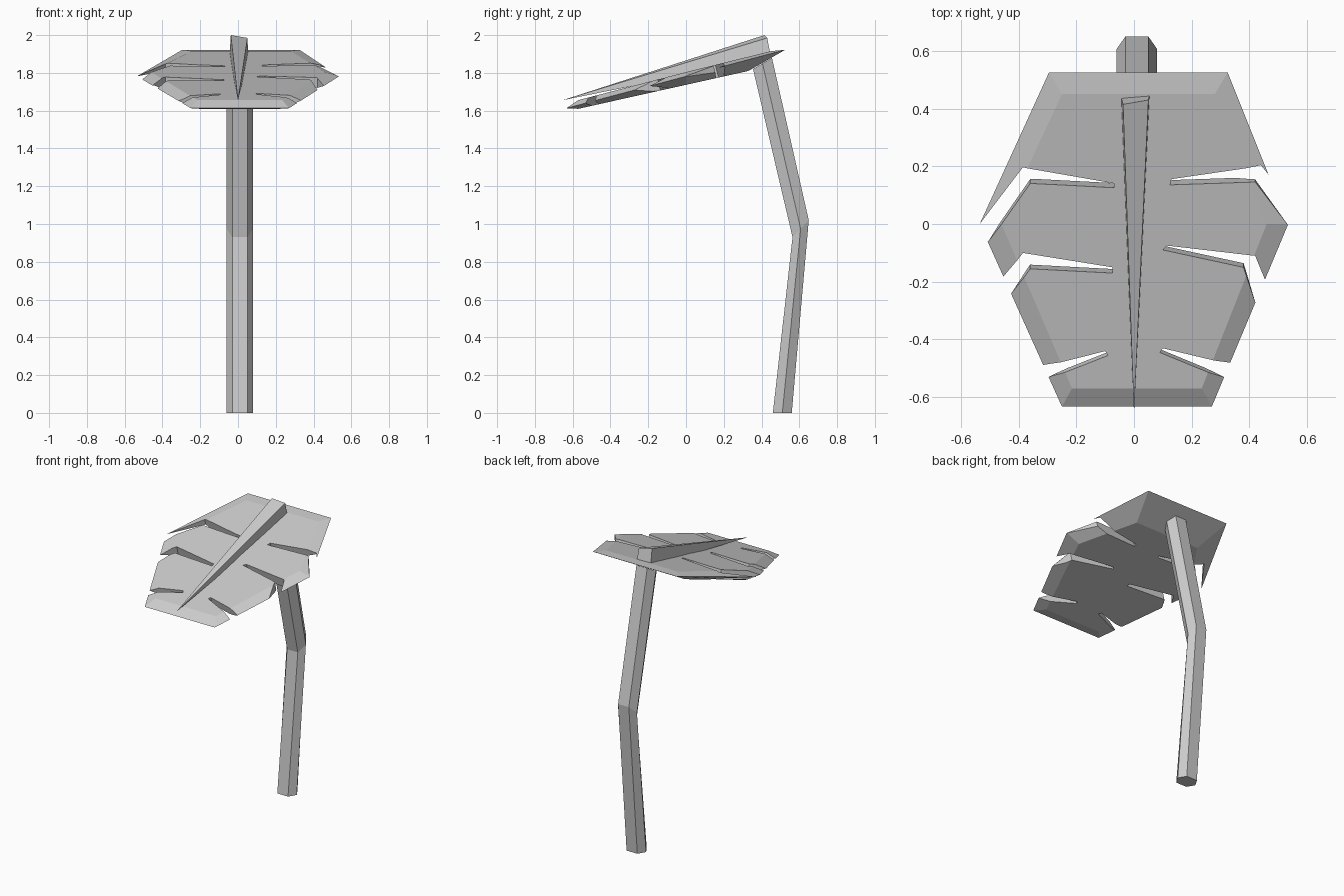
import bpy, bmesh

if "Cube" in bpy.data.objects:
    bpy.data.objects.remove(bpy.data.objects["Cube"])


def make(name, verts, faces):
    mesh = bpy.data.meshes.new(name)
    mesh.from_pydata(verts, [], faces)
    bm = bmesh.new()
    bm.from_mesh(mesh)
    bmesh.ops.recalc_face_normals(bm, faces=bm.faces)
    bm.to_mesh(mesh)
    bm.free()
    obj = bpy.data.objects.new(name, mesh)
    bpy.context.collection.objects.link(obj)
    return obj


def loft(name, rings):
    """Bridge equal-sized rings and cap both ends."""
    n = len(rings[0])
    faces = [tuple(range(n)), tuple(range((len(rings) - 1) * n, len(rings) * n))]
    for r in range(len(rings) - 1):
        for i in range(n):
            j = (i + 1) % n
            faces.append((r * n + i, r * n + j, (r + 1) * n + j, (r + 1) * n + i))
    return make(name, [v for ring in rings for v in ring], faces)


# Bent six-sided stem: centre (y, z) and half depth vector (y, z) per ring
def stem_ring(y, z, dy, dz):
    section = [(1, 0), (.57, 1), (-.57, 1), (-1, 0), (-.57, -1), (.57, -1)]
    return [(.01 + .07 * u, y + dy * v, z + dz * v) for u, v in section]


loft("stem", [stem_ring(.51, 0, .05, 0),
              stem_ring(.607, .975, .043, .045),
              stem_ring(.405, 1.85, .05, .03)])


# Leaf blade: tilted hexagonal slab with bevelled rim
def tilt(y):
    return 1.782 + .267 * y


def leaf_ring(back_x, back_y, back_h, side_x, side_h, front_x, front_y, front_h):
    pts = [(back_x + .015, back_y, back_h), (side_x, 0, side_h),
           (front_x + .01, front_y, front_h), (-front_x + .01, front_y, front_h),
           (-side_x, 0, side_h), (-back_x + .015, back_y, back_h)]
    return [(x, y, tilt(y) + h) for x, y, h in pts]


leaf = loft("leaf_blade", [
    leaf_ring(.24, .33, -.06, .44, -.045, .21, -.57, -.02),
    leaf_ring(.31, .525, 0, .535, 0, .26, -.633, 0),
    leaf_ring(.265, .45, .013, .46, .022, .225, -.57, .026)])

# Notches cut into the leaf edge
notches = [
    [(-.07, .145), (-.385, .2), (-.535, 0), (-.62, -.1), (-.505, -.06), (-.36, .145), (-.07, .13)],
    [(-.075, -.145), (-.385, -.095), (-.455, -.185), (-.53, -.3), (-.425, -.24), (-.36, -.15), (-.075, -.165)],
    [(-.1, -.435), (-.32, -.49), (-.45, -.52), (-.42, -.58), (-.295, -.53), (-.09, -.45)],
    [(.13, .16), (.44, .205), (.475, .16), (.60, -.03), (.535, -.005), (.42, .15), (.125, .14)],
    [(.115, -.07), (.42, -.105), (.455, -.195), (.53, -.33), (.42, -.27), (.38, -.145), (.1, -.085)],
    [(.1, -.425), (.33, -.48), (.45, -.51), (.43, -.58), (.31, -.53), (.09, -.44)]]
for outline in notches:
    cutter = loft("notch_cutter", [
        [(x, y + .03, tilt(y) - .12) for x, y in outline],
        [(x, y - .03, tilt(y) + .12) for x, y in outline]])
    cutter.hide_render = True
    cutter.hide_viewport = True
    mod = leaf.modifiers.new("notch", 'BOOLEAN')
    mod.operation = 'DIFFERENCE'
    mod.solver = 'EXACT'
    mod.object = cutter

# Central rib tapering to a point at the front
make("leaf_rib",
     [(-.045, .44, 1.89), (.055, .45, 1.88), (.05, .43, 1.985), (-.038, .415, 2.0),
      (0, -.655, 1.655)],
     [(0, 1, 2, 3), (0, 1, 4), (1, 2, 4), (2, 3, 4), (3, 0, 4)])
